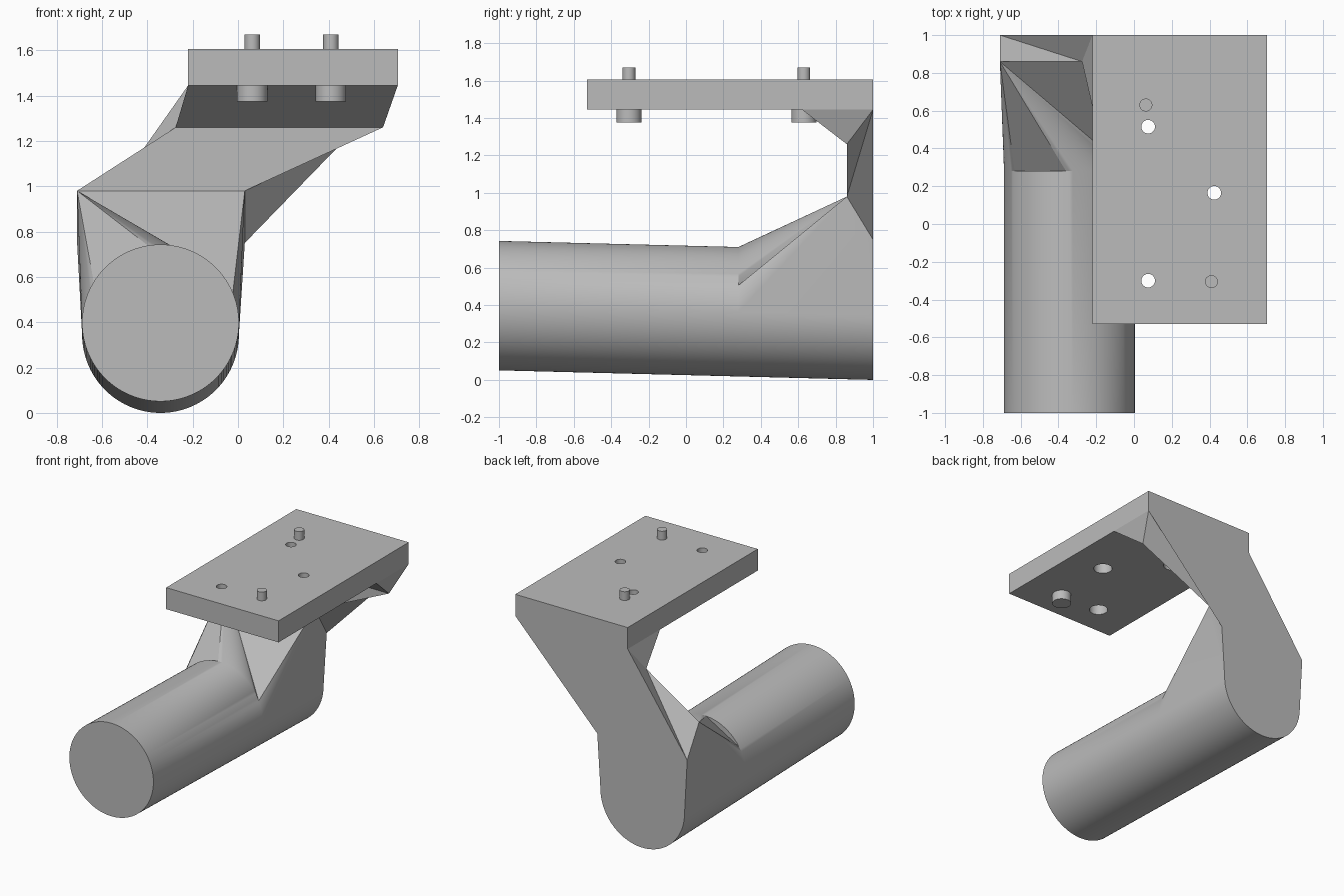
import bpy, bmesh, math

cube = bpy.data.objects.get("Cube")
if cube:
    bpy.data.objects.remove(cube, do_unlink=True)

grey = bpy.data.materials.new("plain_grey")
grey.use_nodes = True
COLOUR = (0.5, 0.5, 0.5, 1)
grey.diffuse_color = COLOUR
grey.node_tree.nodes["Principled BSDF"].inputs["Base Color"].default_value = COLOUR


def add_object(name, bm):
    bmesh.ops.recalc_face_normals(bm, faces=bm.faces)
    mesh = bpy.data.meshes.new(name)
    bm.to_mesh(mesh)
    bm.free()
    mesh.materials.append(grey)
    obj = bpy.data.objects.new(name, mesh)
    bpy.context.collection.objects.link(obj)
    return obj


def activate(obj):
    bpy.ops.object.select_all(action='DESELECT')
    obj.select_set(True)
    bpy.context.view_layer.objects.active = obj


def smooth(obj, angle=25):
    activate(obj)
    bpy.ops.object.shade_smooth_by_angle(angle=math.radians(angle))


def rod(name, x, y, r, z0, z1):
    bm = bmesh.new()
    bmesh.ops.create_cone(bm, cap_ends=True, segments=40, radius1=r, radius2=r, depth=z1 - z0)
    bmesh.ops.translate(bm, verts=bm.verts, vec=(x, y, (z0 + z1) / 2))
    return add_object(name, bm)


# Grip tube and bracket arm as one closed body
STEP, N, R, CX = 3, 120, 0.346, -0.342
LEFT, RIGHT, UNDER = -0.22, 0.705, 1.445
bm = bmesh.new()


def ring(y, angles):
    cz = 0.346 + 0.0255 * (1 - y)
    return {a: bm.verts.new((CX + R * math.cos(math.radians(a)), y,
                             cz + R * math.sin(math.radians(a)))) for a in angles}


def face(*verts):
    bm.faces.new(verts)


def skin(r0, r1, start, end):
    for a in range(start, end, STEP):
        b = a + STEP
        face(r0[a % 360], r0[b % 360], r1[b % 360], r1[a % 360])


def fan(tip, r, start, end):
    for a in range(start, end, STEP):
        face(tip, r[a % 360], r[(a + STEP) % 360])


full = range(0, 360, STEP)
front, middle = ring(-1, full), ring(0.28, full)
back = ring(1, [a % 360 for a in range(180, 361, STEP)])
face(*front.values())
skin(front, middle, 0, 360)
skin(middle, back, 180, 360)

# Arm corners: knee, neck, plate underside; front and back edges
v = bm.verts.new
knee_a, knee_b = v((-0.71, 0.86, 0.98)), v((0.03, 0.86, 0.98))
heel_a, heel_b = v((-0.71, 1, 0.75)), v((0.03, 1, 0.75))
neck_a, neck_b = v((-0.275, 0.86, 1.26)), v((0.64, 0.86, 1.26))
lip_a, lip_b = v((LEFT, 0.62, UNDER)), v((RIGHT, 0.62, UNDER))
rear_a, rear_b = v((LEFT, 1, UNDER)), v((RIGHT, 1, UNDER))

# Gusset from tube to knee
P, C, D = 24, 147, 93
fan(knee_b, middle, 0, P)
face(knee_a, knee_b, middle[P])
fan(knee_a, middle, P, D)
face(knee_a, middle[D], middle[C])
face(*[middle[a] for a in range(D, C + 1, STEP)])
fan(knee_a, middle, C, 180)
for knee, heel, a in ((knee_a, heel_a, 180), (knee_b, heel_b, 0)):
    face(knee, middle[a], back[a])
    face(knee, back[a], heel)

# Slanted arm, wedge and back
face(knee_a, knee_b, neck_b, neck_a)
face(neck_a, neck_b, lip_b, lip_a)
face(knee_a, heel_a, neck_a)
face(heel_a, rear_a, neck_a)
face(knee_b, heel_b, rear_b)
face(knee_b, rear_b, neck_b)
face(neck_a, lip_a, rear_a)
face(neck_b, lip_b, rear_b)
face(lip_a, lip_b, rear_b, rear_a)
face(*back.values(), heel_b, rear_b, rear_a, heel_a)
smooth(add_object("tube_and_arm", bm))

# Mounting plate with counterbored holes
bm = bmesh.new()
bmesh.ops.create_cube(bm, size=1)
bmesh.ops.scale(bm, verts=bm.verts, vec=(RIGHT - LEFT, 1.53, 0.16))
bmesh.ops.translate(bm, verts=bm.verts, vec=((LEFT + RIGHT) / 2, 0.235, UNDER + 0.08))
plate = add_object("mounting_plate", bm)
for x, y in ((0.075, 0.515), (0.425, 0.165), (0.075, -0.30)):
    for r, top in ((0.065, UNDER + 0.08), (0.036, 1.7)):
        cutter = rod("hole_cutter", x, y, r, 1.4, top)
        cutter.hide_render = True
        mod = plate.modifiers.new("hole", 'BOOLEAN')
        mod.object = cutter
        mod.solver = 'EXACT'
        activate(plate)
        bpy.ops.object.modifier_apply(modifier=mod.name)
        bpy.data.objects.remove(cutter, do_unlink=True)
smooth(plate)

# Bolts through the plate, heads below
for side, x, y in (("rear", 0.063, 0.63), ("front", 0.41, -0.305)):
    smooth(rod(side + "_bolt_shank", x, y, 0.034, 1.42, 1.67))
    smooth(rod(side + "_bolt_head", x, y, 0.067, 1.375, 1.48))
